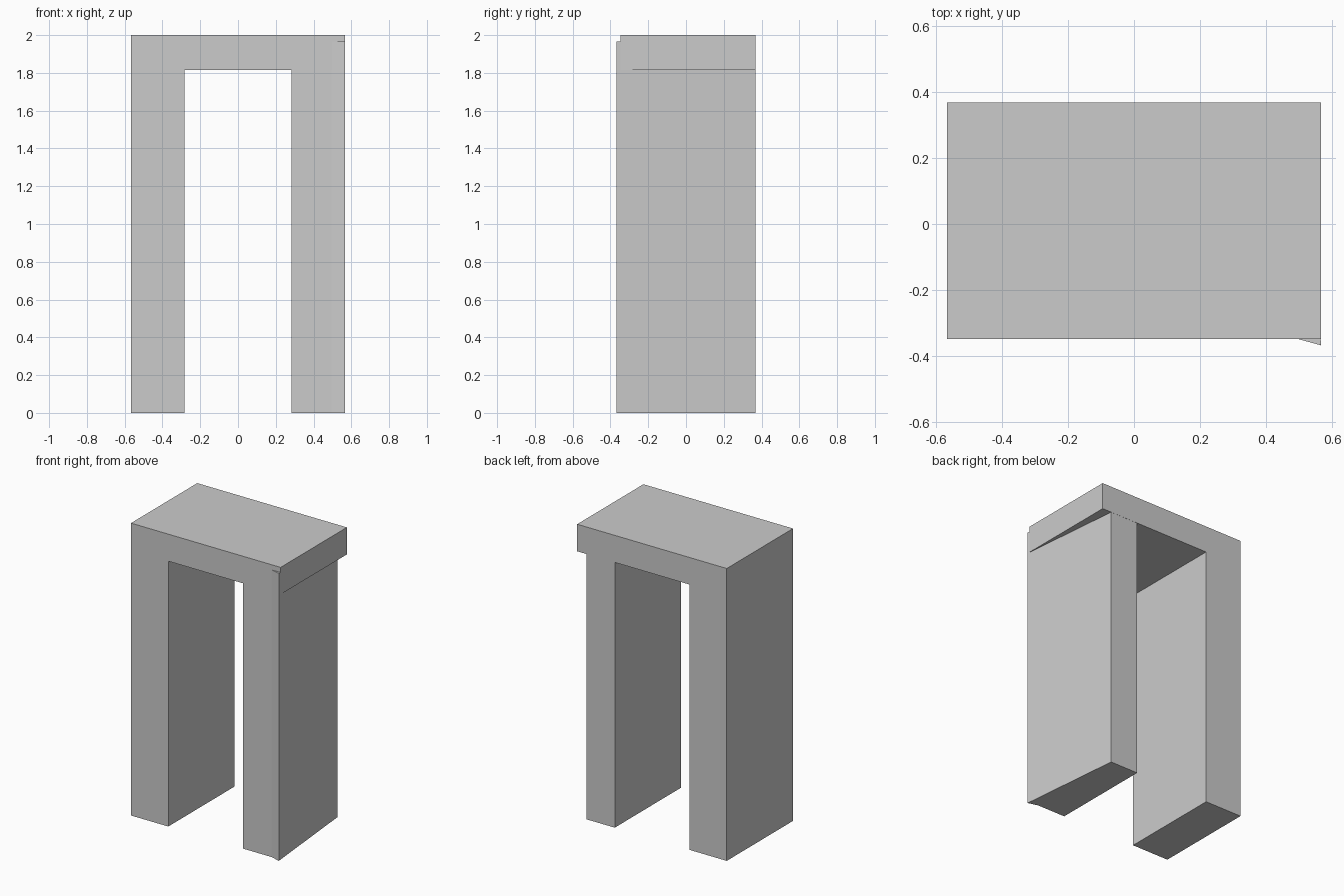
import bpy, bmesh

if "Cube" in bpy.data.objects:
    bpy.data.objects.remove(bpy.data.objects["Cube"])


def prism(name, points, offset):
    """Extrude a closed 3D outline along an offset vector into a solid."""
    bm = bmesh.new()
    face = bm.faces.new([bm.verts.new(p) for p in points])
    ext = bmesh.ops.extrude_face_region(bm, geom=[face], use_keep_orig=True)
    moved = [g for g in ext["geom"] if isinstance(g, bmesh.types.BMVert)]
    bmesh.ops.translate(bm, verts=moved, vec=offset)
    bmesh.ops.recalc_face_normals(bm, faces=bm.faces)
    mesh = bpy.data.meshes.new(name)
    bm.to_mesh(mesh)
    bm.free()
    obj = bpy.data.objects.new(name, mesh)
    bpy.context.collection.objects.link(obj)
    return obj


W, FRONT, BACK = 0.566, -0.348, 0.368
UNDERSIDE, TOP = 1.815, 2.0

# Left leg and lintel, one solid with an L-shaped profile
profile = [(-W, 0), (-0.284, 0), (-0.284, UNDERSIDE), (W, UNDERSIDE), (W, TOP), (-W, TOP)]
prism("left_leg_and_lintel", [(x, FRONT, z) for x, z in profile], (0, BACK - FRONT, 0))

# Right leg: flared front corner, outer side tapering in toward the back
plan = [(0.282, FRONT + 0.0005), (0.495, FRONT + 0.0005), (W, -0.367),
        (0.496, BACK - 0.001), (0.282, BACK - 0.001)]
prism("right_leg", [(x, y, 0) for x, y in plan], (0, 0, 1.965))
